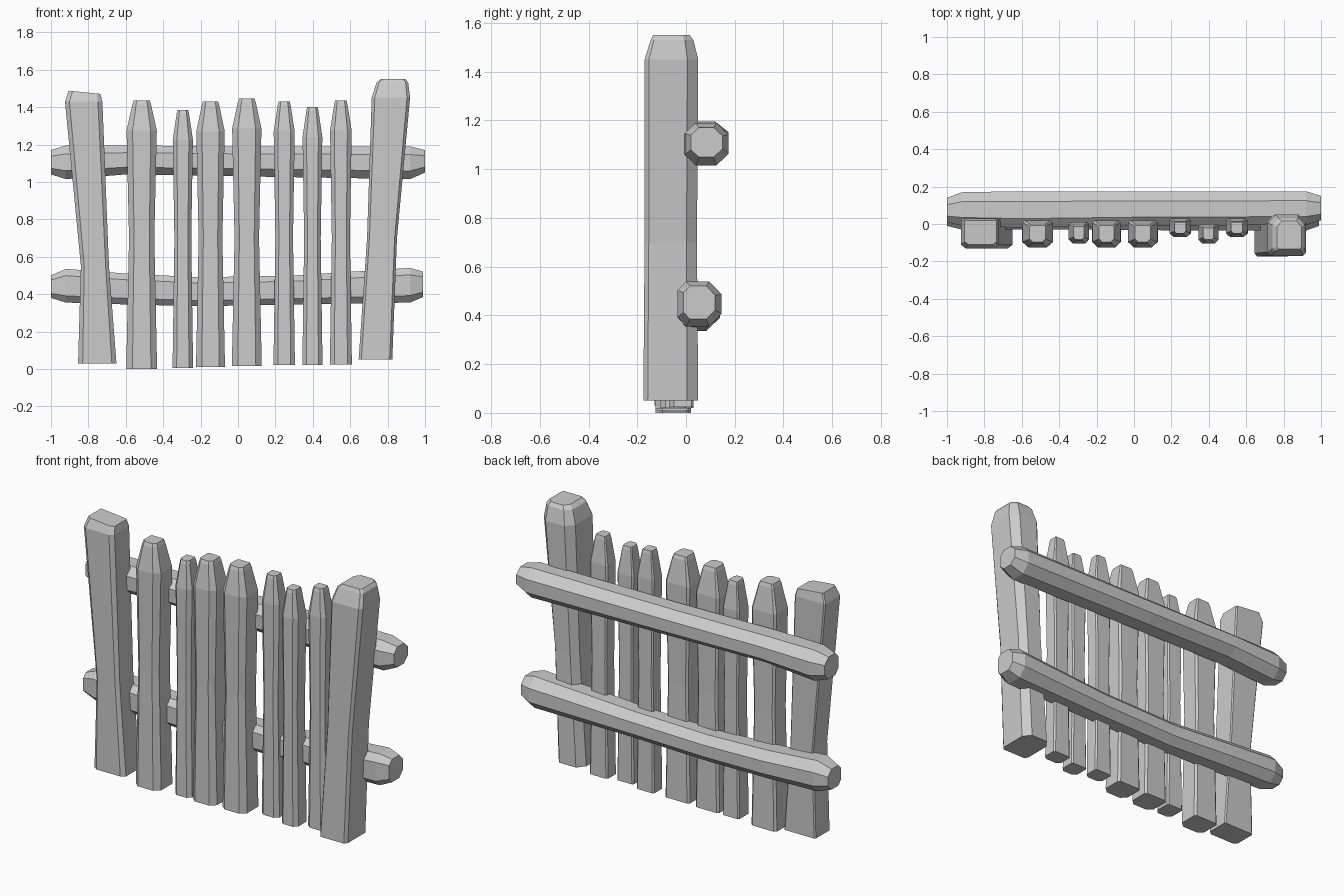
import bpy
import bmesh
from mathutils import Vector

cube = bpy.data.objects.get("Cube")
if cube:
    bpy.data.objects.remove(cube, do_unlink=True)

grey = bpy.data.materials.new("plain_grey")
grey.use_nodes = True
colour = (0.6, 0.6, 0.6, 1)
grey.diffuse_color = colour
grey.node_tree.nodes["Principled BSDF"].inputs["Base Color"].default_value = colour


def ring(u0, u1, y0, y1, front, back):
    """Rectangle with its front and back corners cut by a share of its size."""
    w, d = u1 - u0, y1 - y0
    f, b = front, back
    return [(u0 + w * f, y0), (u1 - w * f, y0), (u1, y0 + d * f), (u1, y1 - d * b),
            (u1 - w * b, y1), (u0 + w * b, y1), (u0, y1 - d * b), (u0, y0 + d * f)]


def loft(name, sections, front, back, along_x=False):
    """Hewn timber through sections (position, u0, u1, y0, y1)."""
    bm = bmesh.new()
    rings = []
    for t, *box in sections:
        pts = ring(*box, front, back)
        rings.append([bm.verts.new(Vector((t, y, u) if along_x else (u, y, t)))
                      for u, y in pts])
    for low, high in zip(rings, rings[1:]):
        n = len(low)
        for i in range(n):
            j = (i + 1) % n
            bm.faces.new((low[i], low[j], high[j], high[i]))
    bm.faces.new(rings[0][::-1])
    bm.faces.new(rings[-1])
    bmesh.ops.recalc_face_normals(bm, faces=bm.faces)
    mesh = bpy.data.meshes.new(name)
    bm.to_mesh(mesh)
    bm.free()
    mesh.materials.append(grey)
    obj = bpy.data.objects.new(name, mesh)
    bpy.context.collection.objects.link(obj)
    return obj


def picket(name, x, width, base, top, y0, y1):
    """Upright slat with a slim waist and a tapered tip."""
    def section(z, share, depth):
        w, mid, d = width * share / 2, (y0 + y1) / 2, (y1 - y0) * depth / 2
        return (z, x - w, x + w, mid - d, mid + d)
    loft(name, [section(base, 1, 1), section(0.7, 0.82, 0.95),
                section(top - 0.16, 0.98, 1), section(top - 0.02, 0.6, 0.7),
                section(top, 0.52, 0.6)], 0.2, 0.08)


# Pickets: x, width, base, top, front, back
pickets = [
    (-0.515, 0.165, 0.0, 1.435, -0.125, 0.02),
    (-0.295, 0.11, 0.005, 1.385, -0.105, 0.01),
    (-0.147, 0.155, 0.01, 1.43, -0.125, 0.02),
    (0.047, 0.16, 0.015, 1.445, -0.125, 0.02),
    (0.247, 0.115, 0.02, 1.43, -0.07, 0.03),
    (0.398, 0.108, 0.02, 1.40, -0.105, 0.0),
    (0.55, 0.118, 0.025, 1.435, -0.07, 0.03),
]
for number, row in enumerate(pickets, 1):
    picket(f"picket_{number}", *row)

# End posts, both leaning outwards
right_post = loft("right_post", [
    (0.03, -0.855, -0.65, -0.13, 0.02),
    (0.55, -0.84, -0.69, -0.13, 0.02),
    (1.43, -0.925, -0.725, -0.13, 0.03),
    (1.48, -0.905, -0.735, -0.11, 0.02)], 0.12, 0.04)
left_post = loft("left_post", [
    (0.05, 0.645, 0.825, -0.175, 0.05),
    (0.7, 0.69, 0.85, -0.17, 0.045),
    (1.45, 0.715, 0.92, -0.17, 0.05),
    (1.53, 0.74, 0.91, -0.145, 0.03),
    (1.55, 0.765, 0.895, -0.135, 0.015)], 0.08, 0.2)
# Tops slope a little outwards or backwards
for vert in right_post.data.vertices[-8:]:
    vert.co.z -= 0.1 * (vert.co.x + 0.83)

# Rails behind the uprights: x, bottom, top, front, back
loft("upper_rail", [
    (-1.0, 1.04, 1.17, 0.01, 0.14),
    (-0.92, 1.015, 1.195, -0.01, 0.17),
    (-0.6, 1.04, 1.195, -0.02, 0.175),
    (0.0, 1.03, 1.19, -0.01, 0.175),
    (0.92, 1.015, 1.19, -0.005, 0.175),
    (1.0, 1.05, 1.17, 0.02, 0.15)], 0.25, 0.28, True)
loft("lower_rail", [
    (-1.0, 0.38, 0.5, -0.01, 0.11),
    (-0.92, 0.355, 0.535, -0.03, 0.14),
    (-0.6, 0.345, 0.51, -0.03, 0.14),
    (-0.2, 0.335, 0.49, -0.03, 0.125),
    (0.3, 0.345, 0.5, -0.035, 0.125),
    (0.92, 0.355, 0.54, -0.035, 0.145),
    (0.99, 0.385, 0.52, -0.01, 0.12)], 0.2, 0.28, True)
